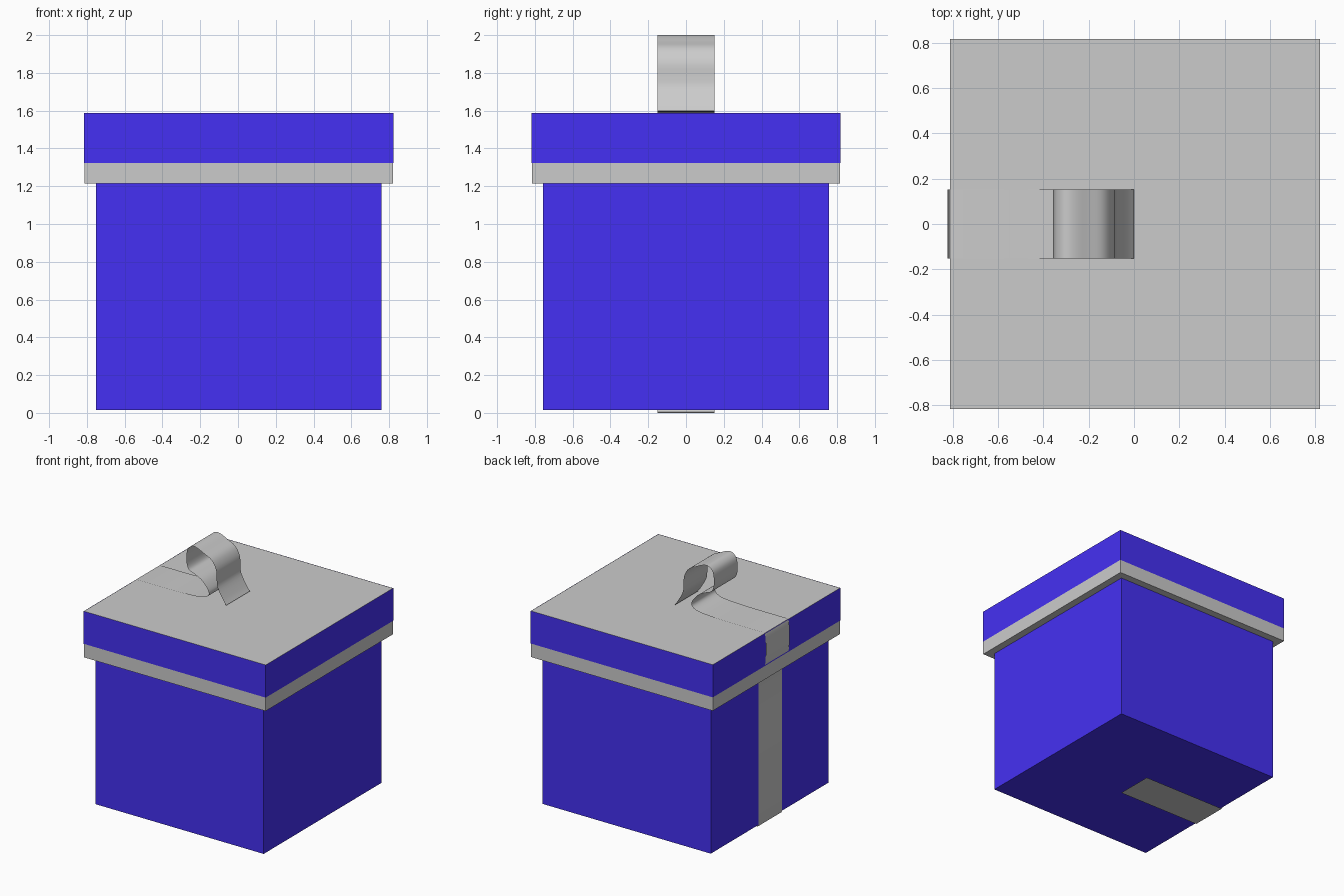
import bpy, bmesh
from mathutils import Vector

if "Cube" in bpy.data.objects:
    bpy.data.objects.remove(bpy.data.objects["Cube"])

CX = 0.004          # box sits slightly off the ribbon's centre
blue = bpy.data.materials.new("blue_paper")
blue.diffuse_color = (0.06, 0.03, 0.9, 1)
blue.use_nodes = True
blue.node_tree.nodes["Principled BSDF"].inputs["Base Color"].default_value = blue.diffuse_color


def finish(name, bm, mat=None):
    me = bpy.data.meshes.new(name)
    bm.to_mesh(me)
    bm.free()
    ob = bpy.data.objects.new(name, me)
    bpy.context.collection.objects.link(ob)
    if mat:
        me.materials.append(mat)
    return ob


def box(name, half, z0, z1, mat=None, sides_only=False):
    bm = bmesh.new()
    bmesh.ops.create_cube(bm, size=1)
    for v in bm.verts:
        v.co = (CX + v.co.x * 2 * half, v.co.y * 2 * half, z1 if v.co.z > 0 else z0)
    bm.normal_update()
    if sides_only:
        caps = [f for f in bm.faces if abs(f.normal.z) > 0.5]
        bmesh.ops.delete(bm, geom=caps, context='FACES_ONLY')
    return finish(name, bm, mat)


def smooth_path(pts, steps):
    # Catmull-Rom through the points
    p = [Vector(q) for q in pts]
    p = [2 * p[0] - p[1]] + p + [2 * p[-1] - p[-2]]
    out = []
    for a, b, c, d in zip(p, p[1:], p[2:], p[3:]):
        for i in range(steps):
            t = i / steps
            out.append(0.5 * (2 * b + (c - a) * t + (2 * a - 5 * b + 4 * c - d) * t * t
                              + (3 * b - a - 3 * c + d) * t ** 3))
    return out + [p[-2]]


# Box body and lid
box("box_body", 0.756, 0.015, 1.25, blue)
box("lid", 0.8165, 1.214, 1.588)
box("lid_wrap", 0.8180, 1.324, 1.588, blue, sides_only=True)

# Ribbon: bow loop, then across the lid, down the left side and under the box
loop = [(0, 1.598), (-0.03, 1.64), (-0.075, 1.72), (-0.085, 1.78), (-0.09, 1.86),
        (-0.13, 1.93), (-0.2, 1.967), (-0.26, 1.995), (-0.305, 1.999), (-0.342, 1.97),
        (-0.356, 1.92), (-0.355, 1.85), (-0.335, 1.80), (-0.29, 1.78), (-0.22, 1.745),
        (-0.17, 1.69), (-0.155, 1.65), (-0.18, 1.62), (-0.25, 1.602), (-0.4, 1.595),
        (-0.55, 1.593)]
wrap = [(-0.79, 1.593), (-0.812, 1.59), (-0.82, 1.565), (-0.8235, 1.5), (-0.8235, 1.42),
        (-0.819, 1.35), (-0.812, 1.325), (-0.757, 1.23), (-0.757, 0.9), (-0.757, 0.02),
        (-0.75, 0.004), (-0.73, 0.003), (0, 0)]
profile = smooth_path(loop, 4) + [Vector(q) for q in wrap]

bm = bmesh.new()
rows = [[bm.verts.new((q.x, y, q.y)) for y in (-0.152, 0.152)] for q in profile]
for (a, b), (c, d) in zip(rows, rows[1:]):
    bm.faces.new((a, b, d, c))
bmesh.ops.reverse_faces(bm, faces=bm.faces[:])
ribbon = finish("ribbon", bm)
bpy.context.view_layer.objects.active = ribbon
ribbon.select_set(True)
bpy.ops.object.shade_smooth_by_angle(angle=0.6)
